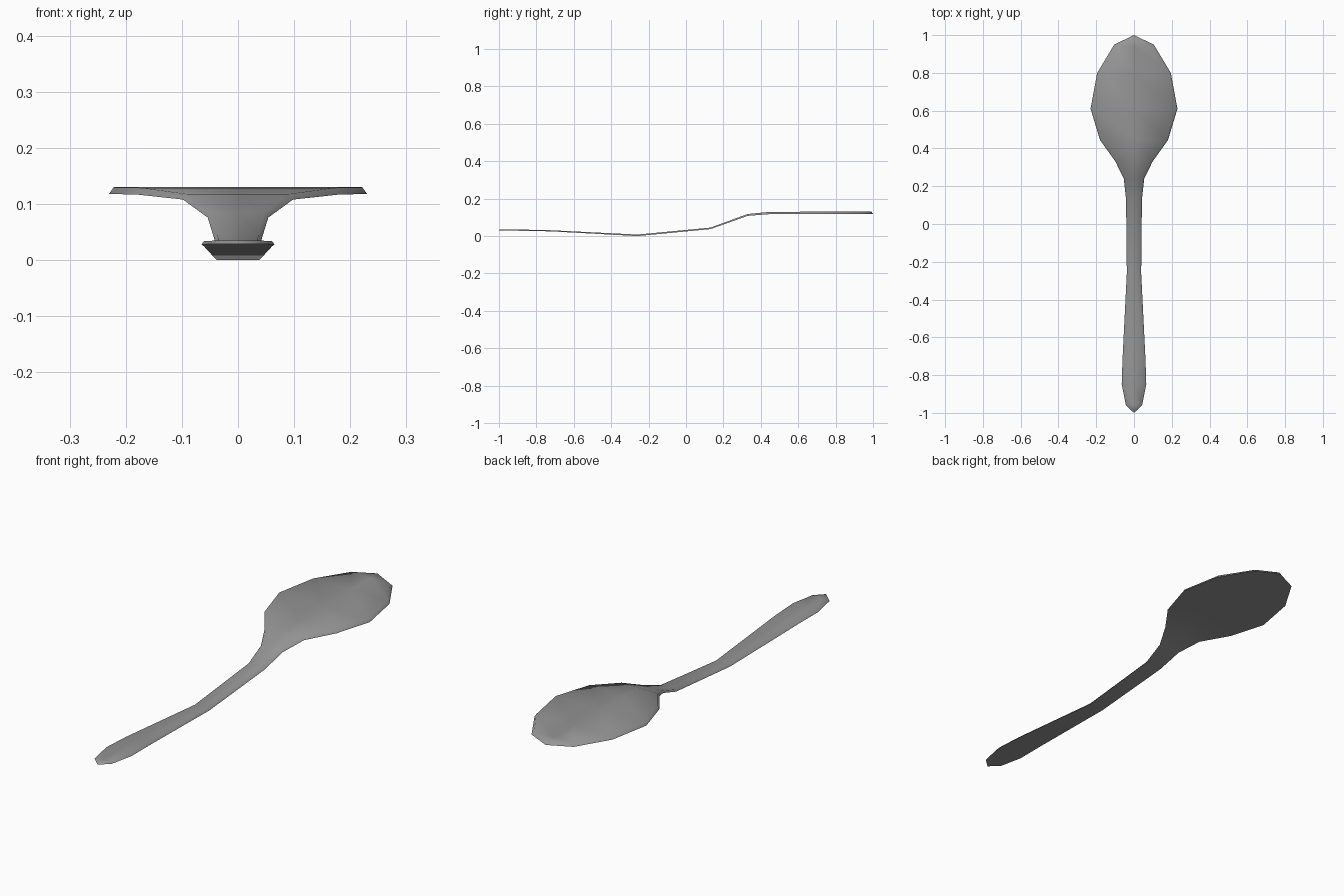
import bpy, bmesh, math

if "Cube" in bpy.data.objects:
    bpy.data.objects.remove(bpy.data.objects["Cube"])

steel = bpy.data.materials.new("steel_grey")
steel.diffuse_color = (0.3, 0.3, 0.3, 1)
steel.use_nodes = True
steel.node_tree.nodes["Principled BSDF"].inputs["Base Color"].default_value = steel.diffuse_color

# Spoon stations: y, half width, underside z, thickness
stations = [
    (-1.0, 0.0, 0.029, 0.006),
    (-0.96, 0.043, 0.029, 0.006),
    (-0.85, 0.065, 0.028, 0.006),
    (-0.72, 0.061, 0.025, 0.006),
    (-0.26, 0.038, 0.0, 0.008),
    (0.13, 0.042, 0.037, 0.008),
    (0.24, 0.054, 0.076, 0.009),
    (0.33, 0.098, 0.108, 0.010),
    (0.445, 0.180, 0.117, 0.012),
    (0.61, 0.230, 0.118, 0.012),
    (0.80, 0.195, 0.118, 0.012),
    (0.95, 0.105, 0.118, 0.012),
    (1.0, 0.0, 0.118, 0.012),
]

bm = bmesh.new()
rings = []
for y, w, z, t in stations:
    # the upper face is inset slightly, giving a bevelled rim
    inset = 0.7 * t
    wt = max(w - inset, 0)
    yt = y - math.copysign(inset, y) if abs(y) > 0.94 else y
    pts = [(-w, y, z), (0, y, z), (w, y, z),
           (wt, yt, z + t), (0, yt, z + t), (-wt, yt, z + t)]
    rings.append([bm.verts.new(p) for p in pts])

for a, b in zip(rings, rings[1:]):
    for i in range(6):
        j = (i + 1) % 6
        bm.faces.new((a[i], a[j], b[j], b[i]))

# Collapse both end rings to pointed tips
bmesh.ops.remove_doubles(bm, verts=bm.verts, dist=1e-5)
bmesh.ops.recalc_face_normals(bm, faces=bm.faces)

mesh = bpy.data.meshes.new("spoon")
bm.to_mesh(mesh)
bm.free()
mesh.materials.append(steel)
spoon = bpy.data.objects.new("spoon", mesh)
bpy.context.collection.objects.link(spoon)

# Smooth along the length, crisp lower rim
bpy.context.view_layer.objects.active = spoon
spoon.select_set(True)
bpy.ops.object.shade_smooth_by_angle(angle=math.radians(75))
